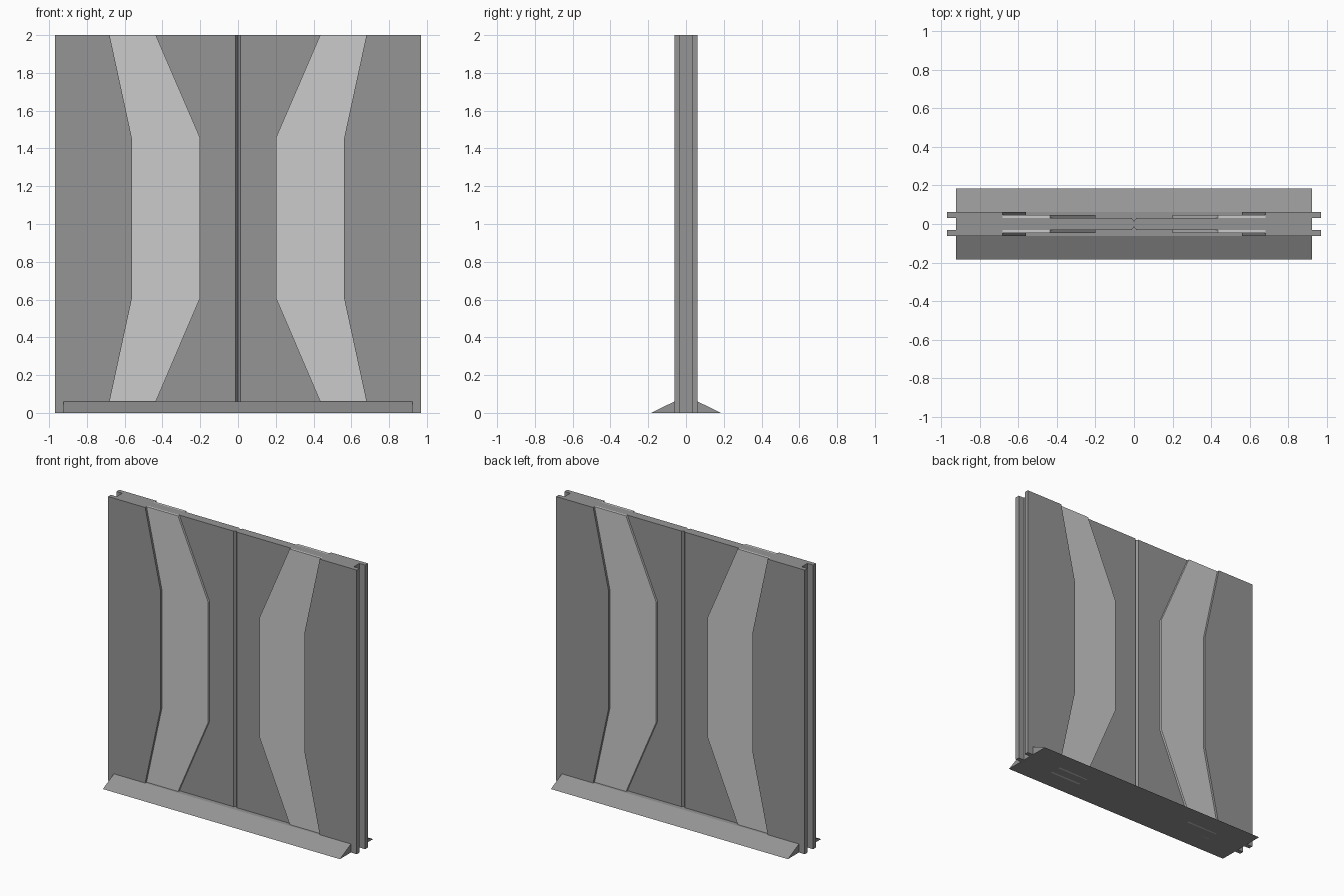
import bpy, bmesh

if "Cube" in bpy.data.objects:
    bpy.data.objects.remove(bpy.data.objects["Cube"])

CORE, STRIP, OUTER = 0.031, 0.046, 0.062   # depths of the three layers
END, TAB, RAMP_H = 0.923, 0.968, 0.06


def material(name, v):
    m = bpy.data.materials.new(name)
    m.diffuse_color = (v, v, v, 1)
    m.use_nodes = True
    m.node_tree.nodes["Principled BSDF"].inputs["Base Color"].default_value = m.diffuse_color
    return m


dark = material("dark_metal", 0.3)
light = material("light_metal", 0.8)


def prism(name, profile, vec, mat):
    """Extrude a closed 3D profile along vec."""
    bm = bmesh.new()
    face = bm.faces.new([bm.verts.new(p) for p in profile])
    ext = bmesh.ops.extrude_face_region(bm, geom=[face])["geom"]
    bmesh.ops.translate(bm, vec=vec, verts=[g for g in ext if isinstance(g, bmesh.types.BMVert)])
    bmesh.ops.recalc_face_normals(bm, faces=bm.faces)
    me = bpy.data.meshes.new(name)
    bm.to_mesh(me)
    bm.free()
    me.materials.append(mat)
    ob = bpy.data.objects.new(name, me)
    bpy.context.collection.objects.link(ob)
    return ob


def mirrored(ob):
    """Repeat a part on left/right and front/back."""
    mod = ob.modifiers.new("mirror", 'MIRROR')
    mod.use_axis = (True, True, False)
    mod.use_mirror_merge = False


# Door core, with a V groove down the centre of both faces
half = [(-END, -CORE), (-0.012, -CORE), (0, -0.014), (0.012, -CORE), (END, -CORE)]
section = half + [(-x, -y) for x, y in half]
prism("door_core", [(x, y, 0) for x, y in section], (0, 0, 2), dark)

# Bent boundaries of the light strip
inner = [(0.435, 0), (0.435, RAMP_H), (0.2, 0.61), (0.2, 1.455), (0.435, 2)]
outer = [(0.68, 0), (0.68, RAMP_H), (0.56, 0.615), (0.56, 1.445), (0.68, 2)]

# Raised light strips
mirrored(prism("light_strip", [(x, -CORE, z) for x, z in inner + outer[::-1]],
               (0, CORE - STRIP, 0), light))

# Thick outer panels overhanging the core ends
mirrored(prism("outer_panel", [(x, -CORE, z) for x, z in outer + [(TAB, 2), (TAB, 0)]],
               (0, CORE - OUTER, 0), dark))

# Sloped threshold under the door
ramp = [(-0.185, 0), (0.185, 0), (OUTER, RAMP_H), (-OUTER, RAMP_H)]
prism("threshold_ramp", [(-END, y, z) for y, z in ramp], (2 * END, 0, 0), dark)
